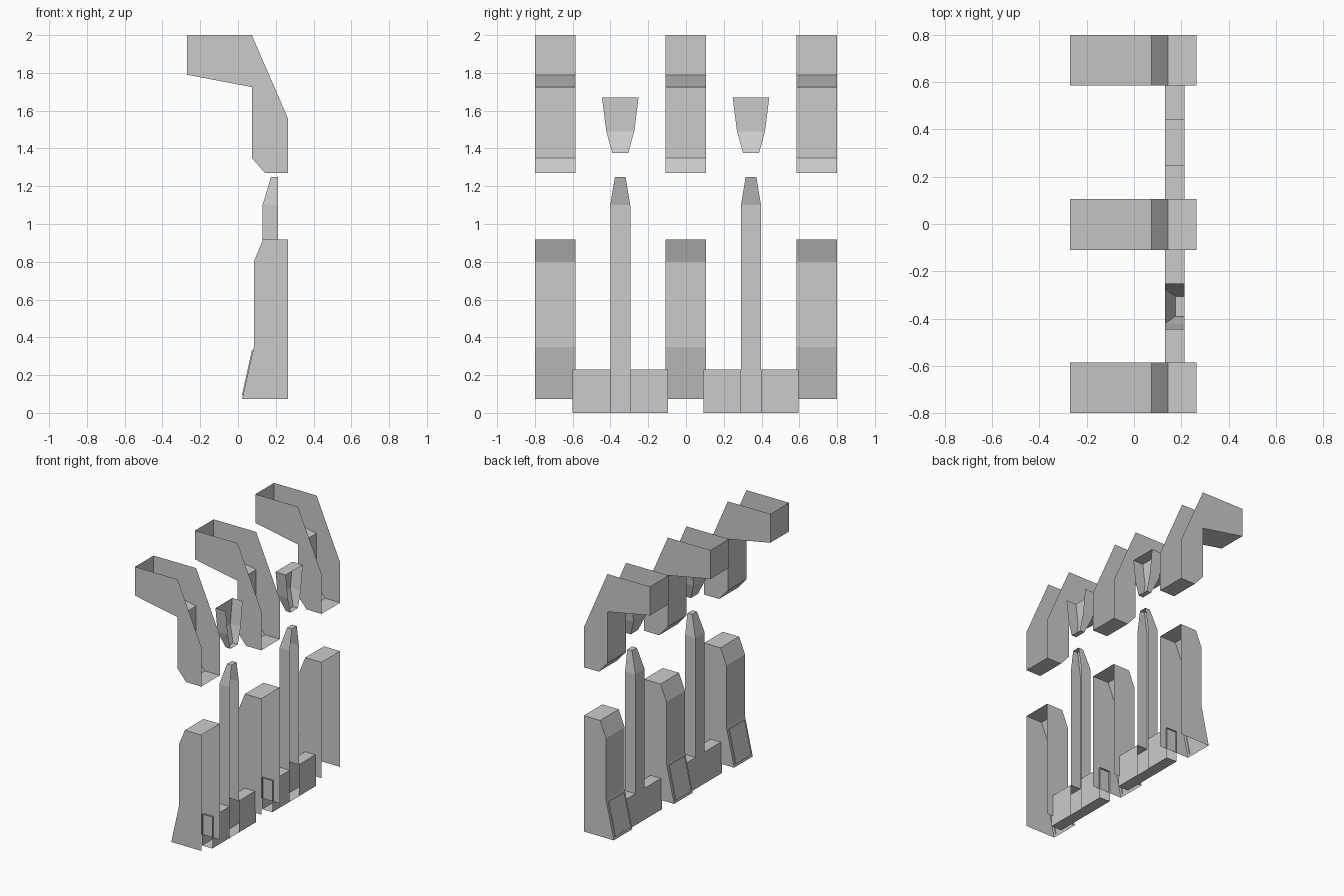
import bpy, bmesh

if "Cube" in bpy.data.objects:
    bpy.data.objects.remove(bpy.data.objects["Cube"])

HALF = 0.107          # half width of the broad posts
X0, X1 = 0.13, 0.213  # depth range of the narrow parts


def finish(bm, name):
    bmesh.ops.remove_doubles(bm, verts=bm.verts, dist=1e-5)
    mesh = bpy.data.meshes.new(name)
    bm.to_mesh(mesh)
    bm.free()
    obj = bpy.data.objects.new(name, mesh)
    bpy.context.collection.objects.link(obj)
    return obj


def quad(bm, *pts):
    return bm.faces.new([bm.verts.new(p) for p in pts])


def shell(name, profile, yc, open_edges, panel_edge=None):
    """Extrude an anticlockwise xz profile along y, leaving some edges open."""
    bm = bmesh.new()
    a = [bm.verts.new((x, yc - HALF, z)) for x, z in profile]
    b = [bm.verts.new((x, yc + HALF, z)) for x, z in profile]
    bm.faces.new(a)
    bm.faces.new(b[::-1])
    n = len(profile)
    panel = None
    for i in range(n):
        if i in open_edges:
            continue
        j = (i + 1) % n
        f = bm.faces.new((a[j], a[i], b[i], b[j]))
        if i == panel_edge:
            panel = f
    if panel:
        # shallow raised panel
        bm.normal_update()
        bmesh.ops.inset_individual(bm, faces=[panel], thickness=0.026)
        d = panel.normal.copy() * 0.006
        r = bmesh.ops.extrude_discrete_faces(bm, faces=[panel])["faces"][0]
        rim = [v.co.copy() for v in r.verts]
        for v in r.verts:
            v.co += d
        top = [v.co.copy() for v in r.verts]
        for i in range(4):
            j = (i + 1) % 4
            quad(bm, rim[i], rim[j], top[j], top[i])
    return finish(bm, name)


def channel(bm, yc, rings, top=False, bottom=False):
    """Three-sided tapering channel, open to +x. Rings: (z, x of back, half width)."""
    def ring(z, x, h):
        return [(X1, yc - h, z), (x, yc - h, z), (x, yc + h, z), (X1, yc + h, z)]
    rs = [ring(*r) for r in rings]
    for lo, hi in zip(rs, rs[1:]):
        for i in range(3):
            quad(bm, lo[i + 1], lo[i], hi[i], hi[i + 1])
    if top:
        quad(bm, *rs[-1][::-1][::-1])
    if bottom:
        quad(bm, *rs[0][::-1])


# broad uppers and lowers
upper = [(-0.27, 1.79), (0.073, 1.725), (0.073, 1.35), (0.143, 1.27),
         (0.264, 1.27), (0.264, 1.56), (0.073, 2.0), (-0.27, 2.0)]
lower = [(0.022, 0.073), (0.264, 0.073), (0.264, 0.917),
         (0.132, 0.917), (0.084, 0.80), (0.084, 0.35)]
for k, yc in enumerate((-0.693, -0.002, 0.693)):
    shell(f"hooked_bracket_{k}", upper, yc, {4, 5, 6})
    shell(f"broad_post_{k}", lower, yc, {0, 1}, panel_edge=5)

for k, yc in enumerate((-0.348, 0.344)):
    # pointed stake
    bm = bmesh.new()
    h = 0.053
    channel(bm, yc, [(0.23, X0, h), (1.10, X0, h), (1.25, 0.175, 0.028)], top=True)
    # crossbar base, open at its ends and at the stake
    ys = [yc - 0.252, yc - h, yc + h, yc + 0.252]
    for i in range(3):
        p, q = ys[i], ys[i + 1]
        quad(bm, (X0, q, 0), (X0, p, 0), (X0, p, 0.23), (X0, q, 0.23))
        quad(bm, (X0, p, 0), (X0, q, 0), (X1, q, 0), (X1, p, 0))
        if i != 1:
            quad(bm, (X1, p, 0), (X1, q, 0), (X1, q, 0.23), (X1, p, 0.23))
            quad(bm, (X0, p, 0.23), (X1, p, 0.23), (X1, q, 0.23), (X0, q, 0.23))
    finish(bm, f"stake_with_base_{k}")

    # hanging wedge; only the second one is capped
    bm = bmesh.new()
    channel(bm, yc, [(1.375, 0.175, 0.042), (1.49, X0, 0.074), (1.67, X0, 0.097)],
            top=(k == 1), bottom=True)
    finish(bm, f"hanging_wedge_{k}")
